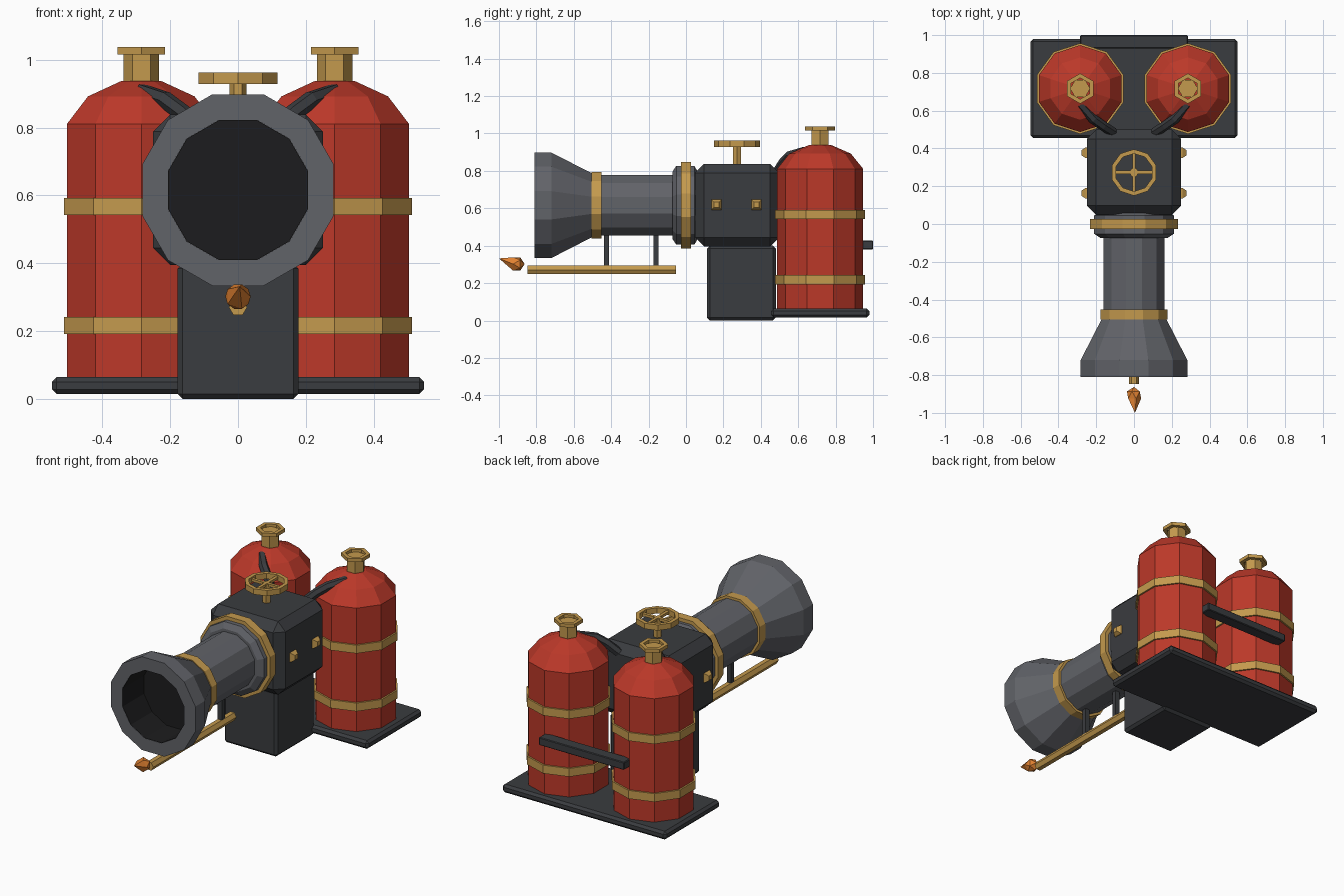
import bpy, bmesh, math
from mathutils import Vector, Matrix

if "Cube" in bpy.data.objects:
    bpy.data.objects.remove(bpy.data.objects["Cube"])


def mat(name, rgb):
    m = bpy.data.materials.new(name)
    m.diffuse_color = (*rgb, 1)
    m.use_nodes = True
    m.node_tree.nodes["Principled BSDF"].inputs["Base Color"].default_value = m.diffuse_color
    return m


RED = mat("red_paint", (0.50, 0.04, 0.022))
BRASS = mat("brass", (0.55, 0.32, 0.075))
DARK = mat("dark_iron", (0.042, 0.045, 0.05))
STEEL = mat("steel", (0.12, 0.125, 0.14))
BLACK = mat("soot", (0.012, 0.012, 0.013))
FLAME = mat("flame", (0.75, 0.22, 0.03))


def finish(name, bm, material):
    bmesh.ops.recalc_face_normals(bm, faces=bm.faces)
    me = bpy.data.meshes.new(name)
    bm.to_mesh(me)
    bm.free()
    ob = bpy.data.objects.new(name, me)
    bpy.context.collection.objects.link(ob)
    me.materials.append(material)
    return ob


def box(name, lo, hi, material, bevel=0.0):
    bm = bmesh.new()
    bmesh.ops.create_cube(bm, size=1)
    lo, hi = Vector(lo), Vector(hi)
    for v in bm.verts:
        v.co = (lo + hi) / 2 + v.co * (hi - lo)
    if bevel:
        bmesh.ops.bevel(bm, geom=bm.edges[:], offset=bevel, segments=1, affect='EDGES')
    return finish(name, bm, material)


def lathe(name, profile, sides, material, at=(0, 0, 0), axis='Z', phase=0.0, ring=False):
    """Spin (radius, height) points round an axis; ring=True closes the profile."""
    bm = bmesh.new()
    loops = []
    for r, h in profile:
        loop = []
        for i in range(sides):
            a = phase + 2 * math.pi * i / sides
            c, s = r * math.cos(a), r * math.sin(a)
            p = {'Z': (c, s, h), 'Y': (c, h, s), 'X': (h, c, s)}[axis]
            loop.append(bm.verts.new(Vector(p) + Vector(at)))
        loops.append(loop)
    pairs = list(zip(loops, loops[1:]))
    if ring:
        pairs.append((loops[-1], loops[0]))
    else:
        bm.faces.new(loops[0])
        bm.faces.new(loops[-1])
    for a, b in pairs:
        for i in range(sides):
            j = (i + 1) % sides
            bm.faces.new((a[i], a[j], b[j], b[i]))
    return finish(name, bm, material)


def band(name, r0, r1, h0, h1, sides, material, **kw):
    return lathe(name, [(r0, h0), (r1, h0), (r1, h1), (r0, h1)], sides, material, ring=True, **kw)


UP = math.pi / 2
FLAT = math.pi / 12
AXIS_Z = 0.616

# base, lower housing, rear carrying bar
box("base_plate", (-0.548, 0.455, 0.015), (0.548, 0.98, 0.065), DARK, 0.014)
box("lower_housing", (-0.178, 0.113, 0.0), (0.178, 0.48, 0.40), DARK, 0.015)
box("rear_bar", (-0.285, 0.93, 0.38), (0.285, 1.0, 0.427), DARK, 0.004)

# main valve body
box("main_body", (-0.25, 0.047, 0.395), (0.25, 0.5, 0.838), DARK, 0.05)

for s, side in ((-1, "left"), (1, "right")):
    # tank with faceted dome
    c = (s * 0.285, 0.717, 0)
    lathe(side + "_tank", [(0.23, 0.018), (0.23, 0.811), (0.165, 0.892), (0.06, 0.938)],
          10, RED, at=c, phase=UP)
    for i, z in enumerate((0.192, 0.542)):
        band(f"{side}_tank_band_{i + 1}", 0.22, 0.24, z, z + 0.05, 10, BRASS, at=c, phase=UP)
    # tank valve neck and rim
    lathe(side + "_tank_neck", [(0.053, 0.92), (0.053, 1.022)], 6, BRASS, at=c)
    band(side + "_tank_rim", 0.056, 0.08, 1.016, 1.037, 6, BRASS, at=c, phase=UP)
    # side bolts
    for i, y in enumerate((0.163, 0.377)):
        lathe(f"{side}_bolt_{i + 1}", [(0.038, s * 0.235), (0.038, s * 0.258), (0.02, s * 0.277)],
              4, BRASS, at=(0, y, 0.619), axis='X', phase=math.pi / 4)
    # hose from dome to body
    cu = bpy.data.curves.new(side + "_hose", 'CURVE')
    cu.dimensions = '3D'
    cu.bevel_depth, cu.bevel_resolution, cu.use_fill_caps = 0.026, 1, True
    pts = [(0.285, 0.635, 0.905), (0.215, 0.555, 0.882), (0.165, 0.52, 0.845), (0.11, 0.485, 0.79)]
    sp = cu.splines.new('POLY')
    sp.points.add(len(pts) - 1)
    for p, (x, y, z) in zip(sp.points, pts):
        p.co = (s * x, y, z, 1)
    hose = bpy.data.objects.new(side + "_hose", cu)
    bpy.context.collection.objects.link(hose)
    cu.materials.append(DARK)
    bpy.ops.object.select_all(action='DESELECT')
    hose.select_set(True)
    bpy.context.view_layer.objects.active = hose
    bpy.ops.object.convert(target='MESH')
    for poly in hose.data.polygons:
        poly.use_smooth = False

# hand wheel on top
W = (0, 0.273, 0)
band("wheel_rim", 0.1, 0.123, 0.928, 0.962, 10, BRASS, at=W, phase=UP)
lathe("wheel_stem", [(0.025, 0.82), (0.025, 0.95)], 6, BRASS, at=W)
box("wheel_spoke_x", (-0.105, 0.264, 0.937), (0.105, 0.282, 0.953), BRASS)
box("wheel_spoke_y", (-0.009, 0.168, 0.937), (0.009, 0.378, 0.953), BRASS)

# barrel with flared muzzle, and its sooty bore
tube = dict(at=(0, 0, AXIS_Z), axis='Y', phase=FLAT)
lathe("barrel", [(0.168, 0.06), (0.168, -0.47), (0.178, -0.505), (0.292, -0.72), (0.292, -0.81),
                 (0.214, -0.81), (0.214, -0.60)], 12, STEEL, **tube)
lathe("bore", [(0.2138, -0.602), (0.2138, -0.809), (0.212, -0.809), (0.212, -0.606)], 12, BLACK, **tube)
lathe("barrel_collar", [(0.185, -0.073), (0.218, -0.052), (0.218, 0.045), (0.19, 0.06)], 12, STEEL, **tube)
band("collar_band", 0.2, 0.24, -0.026, 0.026, 12, BRASS, **tube)
band("muzzle_band", 0.16, 0.183, -0.505, -0.452, 12, BRASS, **tube)

# pilot pipe, its hangers and flame
lathe("pilot_pipe", [(0.027, -0.848), (0.027, -0.053)], 6, BRASS, at=(0, 0, 0.271), axis='Y')
for i, y in enumerate((-0.425, -0.16)):
    box(f"pipe_hanger_{i + 1}", (-0.014, y - 0.014, 0.28), (0.014, y + 0.014, 0.48), DARK)

bm = bmesh.new()
bmesh.ops.create_icosphere(bm, subdivisions=1, radius=0.042,
                           matrix=Matrix.Translation((0, -0.905, 0.302)) @ Matrix.Rotation(UP, 4, 'X'))
tip = min(bm.verts, key=lambda v: v.co.y)
tip.co = (0.005, -1.0, 0.332)
finish("pilot_flame", bm, FLAME)
